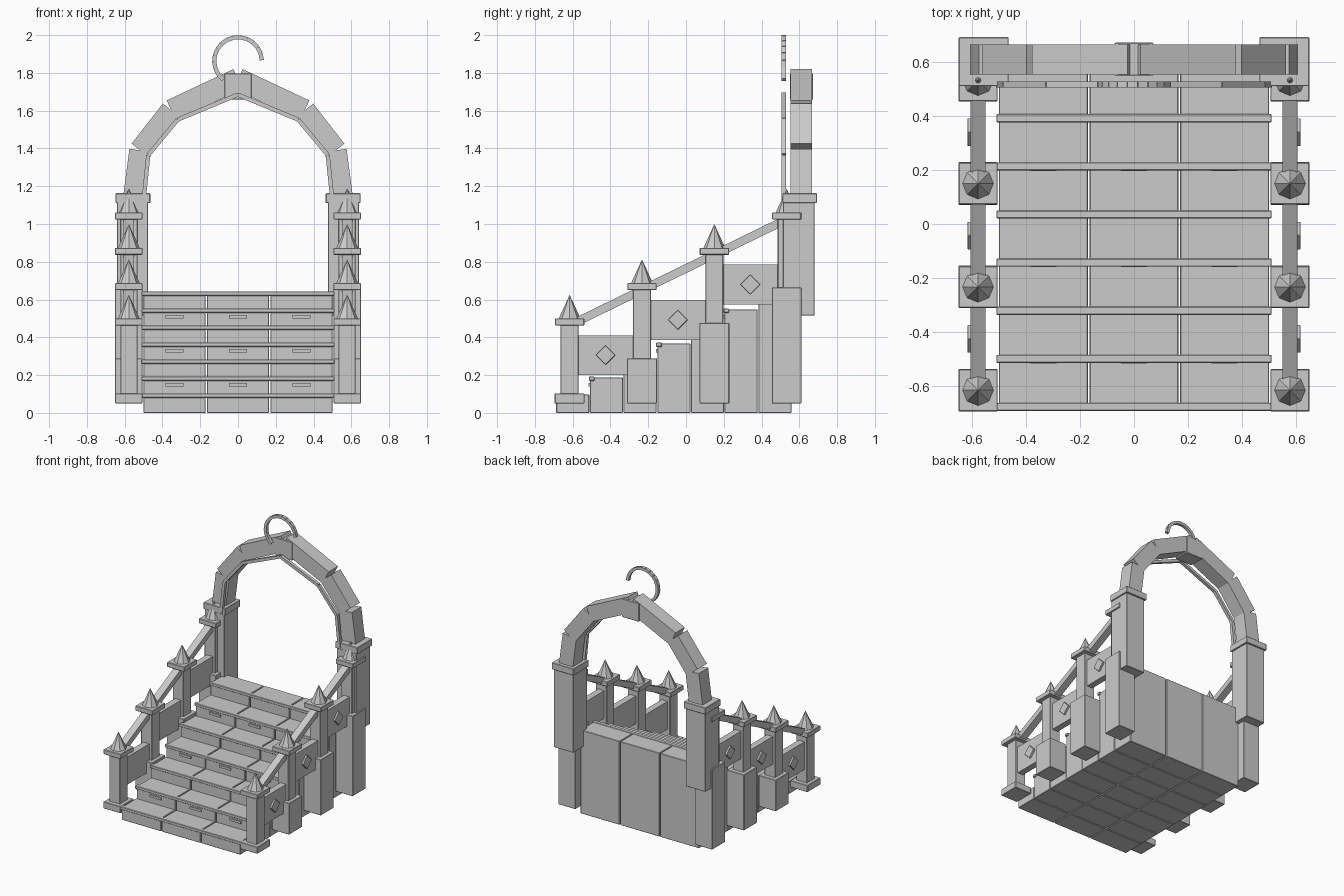
import bpy, bmesh, math
from mathutils import Matrix, Vector

if "Cube" in bpy.data.objects:
    bpy.data.objects.remove(bpy.data.objects["Cube"])


def make(name, bm, bevel=0.0):
    me = bpy.data.meshes.new(name)
    bm.to_mesh(me)
    bm.free()
    ob = bpy.data.objects.new(name, me)
    bpy.context.collection.objects.link(ob)
    if bevel:
        m = ob.modifiers.new("edge_bevel", 'BEVEL')
        m.width = bevel
        m.segments = 1
    return ob


def box(name, x0, x1, y0, y1, z0, z1, bevel=0.003):
    bm = bmesh.new()
    bmesh.ops.create_cube(bm, size=1)
    bmesh.ops.scale(bm, vec=(x1 - x0, y1 - y0, z1 - z0), verts=bm.verts)
    bmesh.ops.translate(bm, vec=((x0 + x1) / 2, (y0 + y1) / 2, (z0 + z1) / 2), verts=bm.verts)
    return make(name, bm, bevel)


def cbox(name, cx, cy, wx, wy, z0, z1, bevel=0.003):
    return box(name, cx - wx / 2, cx + wx / 2, cy - wy / 2, cy + wy / 2, z0, z1, bevel)


def beam(name, a, b, thick, across, bevel=0.0):
    """Box from a to b; 'across' is the horizontal width, 'thick' the other one."""
    a, b = Vector(a), Vector(b)
    d = (b - a).normalized()
    side = Vector((0, 1, 0)) if abs(d.y) < 0.01 else Vector((1, 0, 0))
    up = d.cross(side).normalized()
    rot = Matrix((d, side, up)).transposed().to_4x4()
    bm = bmesh.new()
    bmesh.ops.create_cube(bm, size=1)
    bmesh.ops.scale(bm, vec=((b - a).length, across, thick), verts=bm.verts)
    bmesh.ops.transform(bm, matrix=Matrix.Translation((a + b) / 2) @ rot, verts=bm.verts)
    bmesh.ops.recalc_face_normals(bm, faces=bm.faces)
    return make(name, bm, bevel)


# Stairs: three stone columns per step, a nosing, and riser ornaments on every second step
for i in range(7):
    y = -0.687 + 0.1783 * i
    top = 0.098 + 0.09 * i
    for c in (-1, 0, 1):
        cx = c * 0.336
        box("step_block", cx - 0.165, cx + 0.165, y, y + 0.175, 0, top)
        if i % 2:
            box("riser_ornament", cx - 0.048, cx + 0.048, y - 0.008, y + 0.01,
                top - 0.048, top - 0.03, 0)
    box("step_nosing", -0.51, 0.51, y - 0.006, y + 0.024, top - 0.018, top + 0.004)

# Balustrades on both sides
PX = 0.578
posts = [(-0.616 + 0.383 * k, 0.187 * k) for k in range(4)]
for s in (-1, 1):
    x = s * PX
    for k, (y, dz) in enumerate(posts):
        cbox("post_plinth", x, y, 0.145, 0.158, 0.05, 0.102 + dz)
        cbox("post_shaft", x, y, 0.09, 0.095, 0.09 + dz, 0.47 + dz)
        cbox("post_cap", x, y, 0.145, 0.155, 0.463 + dz, 0.5 + dz)
        # eight sided spike
        bm = bmesh.new()
        bmesh.ops.create_cone(bm, cap_ends=True, segments=8, radius1=0.058, radius2=0.0,
                              depth=0.127,
                              matrix=Matrix.Translation((x, y, 0.562 + dz)))
        make("post_spike", bm)
        if k < 3:
            # panel with a diamond boss on the outside
            box("rail_panel", x - 0.025, x + 0.025, y + 0.045, y + 0.34, 0.2 + dz, 0.411 + dz, 0)
            bm = bmesh.new()
            bmesh.ops.create_cube(bm, size=1)
            bmesh.ops.scale(bm, vec=(0.03, 0.074, 0.074), verts=bm.verts)
            bmesh.ops.transform(bm, verts=bm.verts,
                                matrix=Matrix.Translation((s * 0.602, y + 0.19, 0.306 + dz))
                                @ Matrix.Rotation(math.pi / 4, 4, 'X'))
            make("diamond_boss", bm, 0.002)
    beam("handrail", (x, -0.61, 0.467), (x, 0.53, 1.023), 0.044, 0.055)

    # Arch pillar
    cbox("arch_pillar", s * 0.558, 0.597, 0.165, 0.168, 0.515, 1.12)
    cbox("arch_pillar_cap", s * 0.557, 0.602, 0.185, 0.182, 1.112, 1.163)

    # Arch stones, with wedge gaps opening on the outside
    pts = [(0.552, 1.13), (0.518, 1.39), (0.353, 1.602), (0.0, 1.768)]
    for (xa, za), (xb, zb) in zip(pts, pts[1:]):
        beam("arch_stone", (s * xa, 0.61, za), (s * xb, 0.61, zb), 0.115, 0.112)

    # Slim inner trim in front of the arch
    trim = [(0.5, 1.12), (0.475, 1.365), (0.32, 1.552), (0.0, 1.685)]
    for (xa, za), (xb, zb) in zip(trim, trim[1:]):
        beam("arch_trim", (s * xa, 0.517, za), (s * xb, 0.517, zb), 0.022, 0.024)

# Keystone
box("keystone", -0.072, 0.072, 0.55, 0.672, 1.658, 1.798)

# Open hook on top, made from short straight bars
N = 14
arc = []
for i in range(N + 1):
    a = math.radians(232 - 230 * i / N)
    arc.append((0.126 * math.cos(a), 0.517, 1.863 + 0.126 * math.sin(a)))
for a, b in zip(arc, arc[1:]):
    beam("hook_bar", a, b, 0.022, 0.024)
